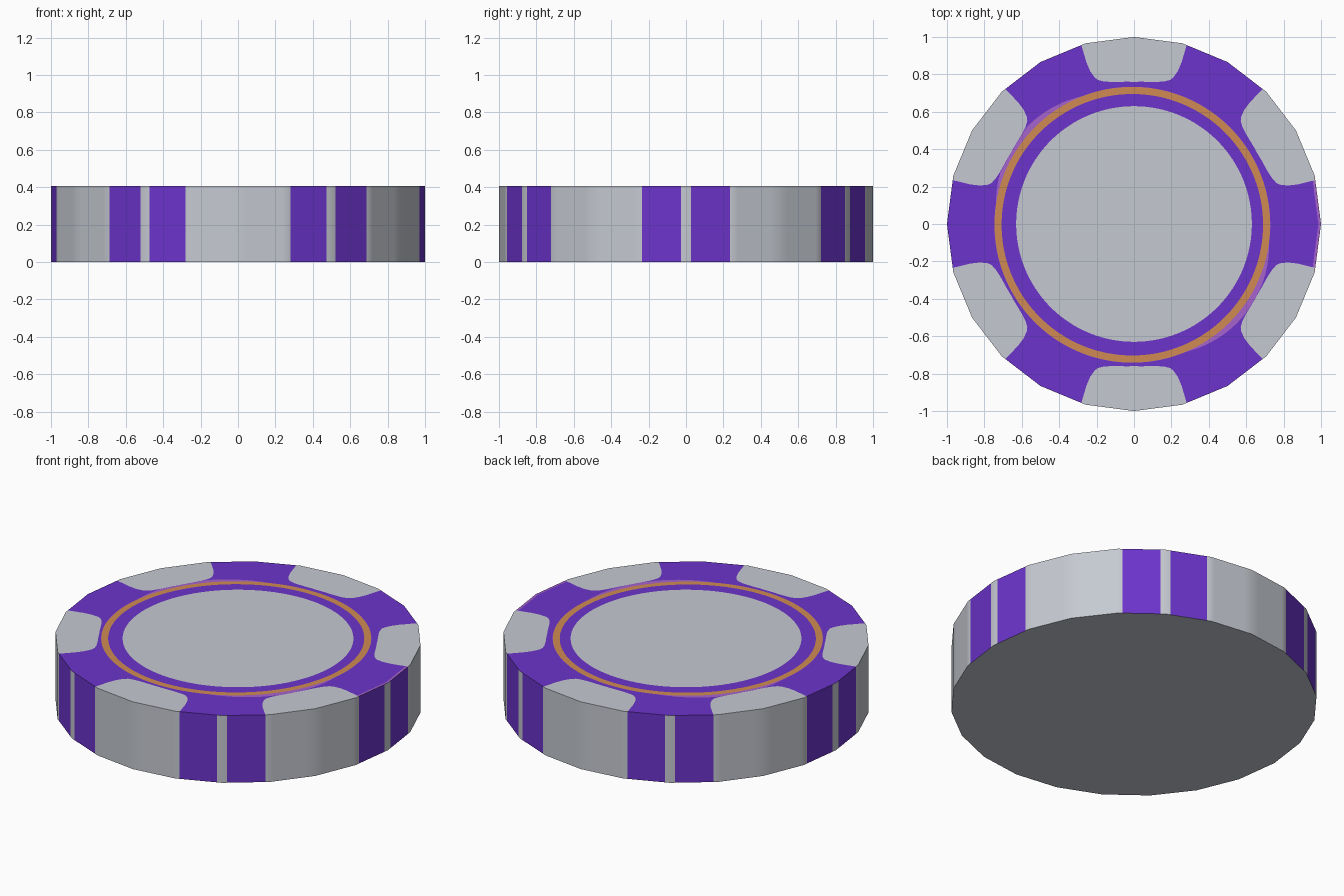
import bpy, bmesh, math

if "Cube" in bpy.data.objects:
    bpy.data.objects.remove(bpy.data.objects["Cube"])

HEIGHT = 0.405
BLOCK = 16.4          # half angle of a pale edge block, degrees
GREY, PURPLE, ORANGE, VIOLET = range(4)


def make_mat(name, rgb):
    m = bpy.data.materials.new(name)
    m.diffuse_color = (*rgb, 1)
    m.use_nodes = True
    m.node_tree.nodes["Principled BSDF"].inputs["Base Color"].default_value = m.diffuse_color
    return m


mats = [make_mat("pale_grey", (0.56, 0.585, 0.635)),
        make_mat("purple", (0.150, 0.034, 0.60)),
        make_mat("orange", (0.63, 0.26, 0.085)),
        make_mat("light_violet", (0.38, 0.125, 0.61))]


def rim(a):
    """Radius of the 24-sided outline at angle a (degrees)."""
    return math.cos(math.radians(7.5)) / math.cos(math.radians(a % 15 - 7.5))


def offset(a):
    """Signed angle to the nearest block centre (30, 90, 150 ...)."""
    return a % 60 - 30


def block_edge(a):
    """Rounded inner edge of the pale blocks."""
    pts = [(0, .76), (6, .764), (9, .769), (12, .779), (14, .793),
           (15, .81), (16, .85), (BLOCK, .90), (31, .90)]
    p = abs(offset(a))
    for (p0, r0), (p1, r1) in zip(pts, pts[1:]):
        if p <= p1:
            return r0 + (r1 - r0) * (p - p0) / (p1 - p0)


def smear(a):
    """Width of the violet smear beside the orange ring, on two opposite sides."""
    d = abs((a - 142 + 90) % 180 - 90)
    return max(0.0008, 0.032 * (1 - (d / 30) ** 2)) if d < 30 else 0.0008


# angles: finer where the block corners are, plus the thin stripe edges
half = [0, 3, 6, 9, 12, 14, 15, 16, BLOCK, 19, 22, 25, 28.4]
angles = sorted({round(c + s * h, 3) for c in range(30, 390, 60)
                 for h in half for s in (-1, 1)} | {round(k * 60.0, 3) for k in range(6)})
angles = sorted({round(a % 360, 3) for a in angles})

bm = bmesh.new()
cols = []
for a in angles:
    c, s = math.cos(math.radians(a)), math.sin(math.radians(a))
    shift = -0.009 * c - 0.004 * s             # printed ring sits a little off centre
    inner, outer = 0.699 + shift, 0.737 + shift
    edge = block_edge(a)
    vio = min(outer + smear(a), edge - 0.002)
    radii = [0.63, inner, outer, vio, edge, rim(a) - 0.014, rim(a)]
    col = [bm.verts.new((r * c, r * s, HEIGHT)) for r in radii]
    col.append(bm.verts.new((rim(a) * c, rim(a) * s, 0)))
    cols.append(col)


def face(verts, mat):
    bm.faces.new(verts).material_index = mat


for i, a in enumerate(angles):
    j = (i + 1) % len(angles)
    b = angles[j] if j else 360
    mid = (a + b) / 2
    p = abs(offset(mid))
    band = GREY if p < BLOCK else PURPLE
    lip = VIOLET if band == PURPLE and (mid < 15 or mid > 345) else band
    side = GREY if p > 28.4 else band          # thin pale stripe in each purple patch
    for k, m in enumerate([PURPLE, ORANGE, VIOLET, PURPLE, band, lip, side]):
        face((cols[i][k], cols[i][k + 1], cols[j][k + 1], cols[j][k]), m)

# centre disc and underside
face([c[0] for c in cols], GREY)
face([c[-1] for c in reversed(cols)], GREY)
bm.normal_update()

me = bpy.data.meshes.new("gaming_chip")
bm.to_mesh(me)
bm.free()
for m in mats:
    me.materials.append(m)
chip = bpy.data.objects.new("gaming_chip", me)
bpy.context.collection.objects.link(chip)
bpy.context.view_layer.objects.active = chip
chip.select_set(True)
bpy.ops.object.shade_smooth_by_angle(angle=math.radians(30))
